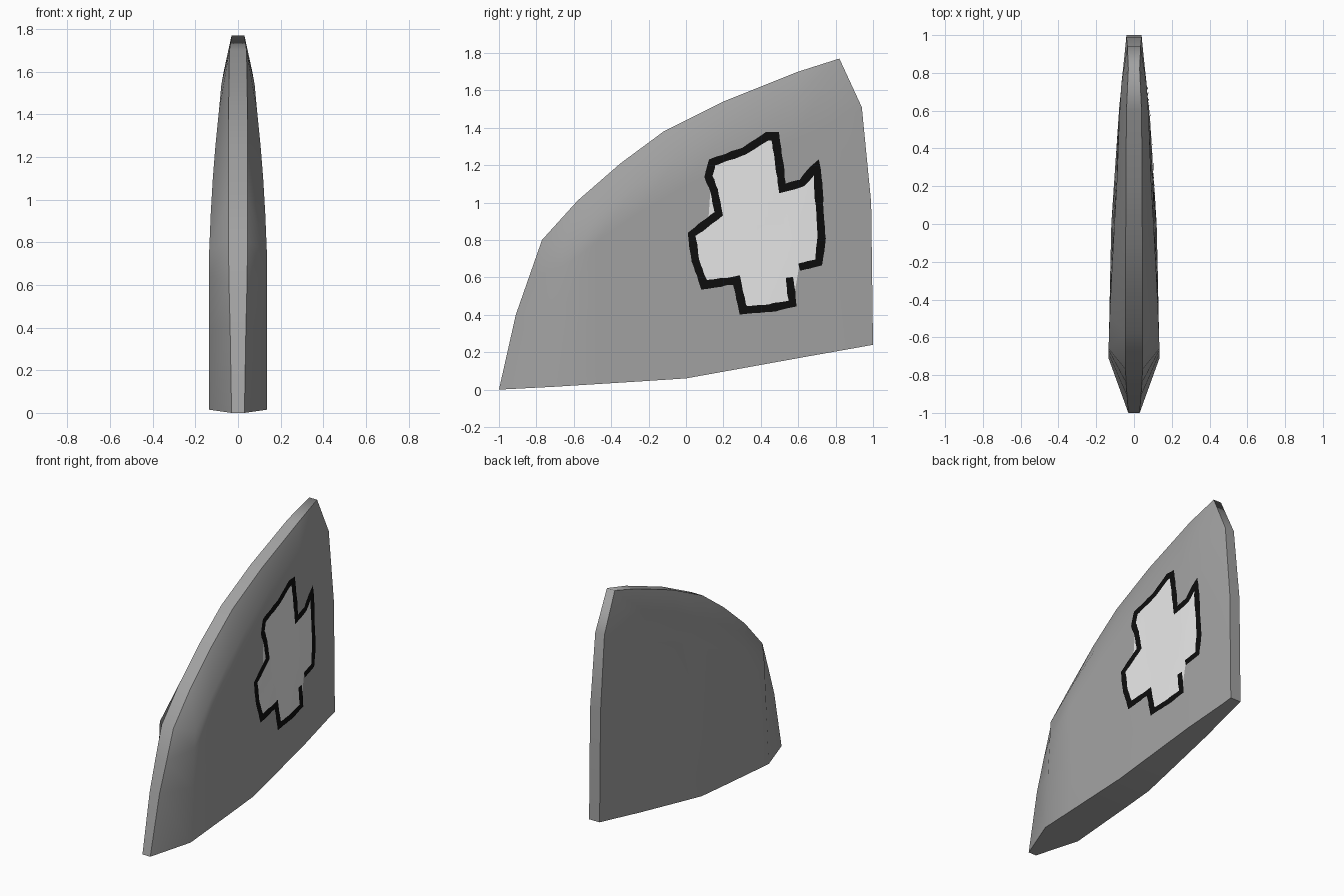
import bpy, bmesh, random
from mathutils import Vector
from mathutils.bvhtree import BVHTree

random.seed(4)
cube = bpy.data.objects.get("Cube")
if cube:
    bpy.data.objects.remove(cube, do_unlink=True)


def material(name, rgb, rough=0.7):
    mat = bpy.data.materials.new(name)
    mat.use_nodes = True
    mat.diffuse_color = (*rgb, 1)
    bsdf = mat.node_tree.nodes["Principled BSDF"]
    bsdf.inputs["Base Color"].default_value = (*rgb, 1)
    bsdf.inputs["Roughness"].default_value = rough
    return mat


def add_object(name, bm, mat):
    mesh = bpy.data.meshes.new(name)
    bm.to_mesh(mesh)
    mesh.materials.append(mat)
    obj = bpy.data.objects.new(name, mesh)
    bpy.context.collection.objects.link(obj)
    return obj


grey = material("fin grey", (0.36, 0.36, 0.36))
white = material("emblem white", (0.9, 0.9, 0.9))
black = material("outline black", (0.004, 0.004, 0.004))

# Fin profiles as (y, z, half width): rim, crest of the side, lower edge
rim = [(-1, 0, .03), (-.91, .4, .037), (-.84, .6, .042), (-.77, .8, .045),
       (-.58, 1.01, .045), (-.35, 1.21, .045), (-.12, 1.38, .044),
       (.2, 1.54, .043), (.6, 1.7, .04), (.82, 1.77, .03),
       (.94, 1.51, .035), (.99, 1, .04), (1, .24, .04)]
crest = [(-.66, .76, .135), (-.47, .93, .128), (-.26, 1.1, .118),
         (-.04, 1.25, .106), (.24, 1.41, .09), (.56, 1.54, .078), (.74, 1.6, .067)]
lower = [(-.71, .015, .135), (-.47, .03, .13), (-.26, .043, .126),
         (0, .06, .12), (.3, .114, .1), (.62, .172, .078), (.93, .227, .045)]
rows = (0, .5, .85, 1)

# Fin: left half, mirrored
bm = bmesh.new()


def vert(p):
    return bm.verts.new((p[2], p[0], p[1]))


rim_v = [vert(p) for p in rim]
grid = [[vert(Vector(b).lerp(Vector(t), f)) for f in rows] for b, t in zip(lower, crest)]
side = []
for a, b in zip(grid, grid[1:]):
    for j in range(len(rows) - 1):
        side.append(bm.faces.new((a[j], b[j], b[j + 1], a[j + 1])))

# Slope from the side down to the rim
border = grid[0] + [col[-1] for col in grid[1:-1]] + grid[-1][::-1]
for i in range(len(rim) - 1):
    side.append(bm.faces.new((border[i], border[i + 1], rim_v[i + 1], rim_v[i])))

# Flat edge strip and underside, out to the middle plane
loop = rim_v + [col[0] for col in reversed(grid)]
middle = [bm.verts.new((0, v.co.y, v.co.z)) for v in loop]
for i in range(len(loop)):
    k = (i + 1) % len(loop)
    bm.faces.new((loop[i], loop[k], middle[k], middle[i]))
    bm.edges.get((loop[i], loop[k])).smooth = False
for corner in (0, len(rim) - 1):
    bm.edges.get((loop[corner], middle[corner])).smooth = False
for f in bm.faces:
    f.smooth = True
bmesh.ops.recalc_face_normals(bm, faces=bm.faces[:])
if side[0].normal.x < 0:
    bmesh.ops.reverse_faces(bm, faces=bm.faces[:])
surface = BVHTree.FromBMesh(bm)
fin = add_object("fin", bm, grey)
mirror = fin.modifiers.new("mirror", 'MIRROR')
mirror.use_axis[0] = True
mirror.use_clip = True


def on_surface(y, z, lift):
    hit = surface.ray_cast(Vector((1, y, z)), Vector((-1, 0, 0)))[0]
    return Vector((hit.x + lift, y, z))


# Emblem outline path (y, z), open at one corner
path = [Vector(p) for p in (
    (.605, .655), (.71, .68), (.725, .81), (.7, 1.2), (.62, 1.105), (.515, 1.075),
    (.5, 1.2), (.477, 1.355), (.435, 1.355), (.31, 1.275), (.14, 1.215),
    (.12, 1.14), (.15, 1.065), (.175, .94), (.03, .83), (.05, .69), (.097, .56),
    (.27, .585), (.305, .425), (.445, .435), (.57, .46), (.553, .6))]

# Emblem fill: polygon sliced into a fine grid and laid on the side
fill = bmesh.new()
nick = [Vector((.53, .61)), Vector((.55, .65))]
fill.faces.new([fill.verts.new((0, p.x, p.y)) for p in path + nick])
bmesh.ops.triangulate(fill, faces=fill.faces[:])
for axis, count in ((Vector((0, 1, 0)), 18), (Vector((0, 0, 1)), 34)):
    for i in range(1, count):
        bmesh.ops.bisect_plane(fill, geom=fill.verts[:] + fill.edges[:] + fill.faces[:],
                               plane_co=axis * i * .042, plane_no=axis)
for v in fill.verts:
    v.co = on_surface(v.co.y, v.co.z, .003)
fill.normal_update()
for f in fill.faces:
    f.smooth = True
    if f.normal.x < 0:
        f.normal_flip()
add_object("emblem_fill", fill, white)

# Emblem outline: hand-drawn ribbon with slightly uneven width
points = []
for a, b in zip(path, path[1:]):
    steps = max(1, round((b - a).length / .03))
    points += [a.lerp(b, i / steps) for i in range(steps)]
points.append(path[-1])
ribbon = bmesh.new()
pairs = []
for i, p in enumerate(points):
    before = (p - points[i - 1]).normalized() if i else None
    after = (points[i + 1] - p).normalized() if i < len(points) - 1 else before
    before = before or after
    tangent = (before + after).normalized()
    normal = Vector((-tangent.y, tangent.x))
    miter = min(1.5, 1 / max(.3, tangent.dot(after)))
    half = .021 * miter * random.uniform(.9, 1.12)
    pairs.append([ribbon.verts.new(on_surface(*(p + normal * s * half), .006)) for s in (-1, 1)])
for a, b in zip(pairs, pairs[1:]):
    ribbon.faces.new((a[0], b[0], b[1], a[1]))
ribbon.normal_update()
for f in ribbon.faces:
    if f.normal.x < 0:
        f.normal_flip()
add_object("emblem_outline", ribbon, black)
